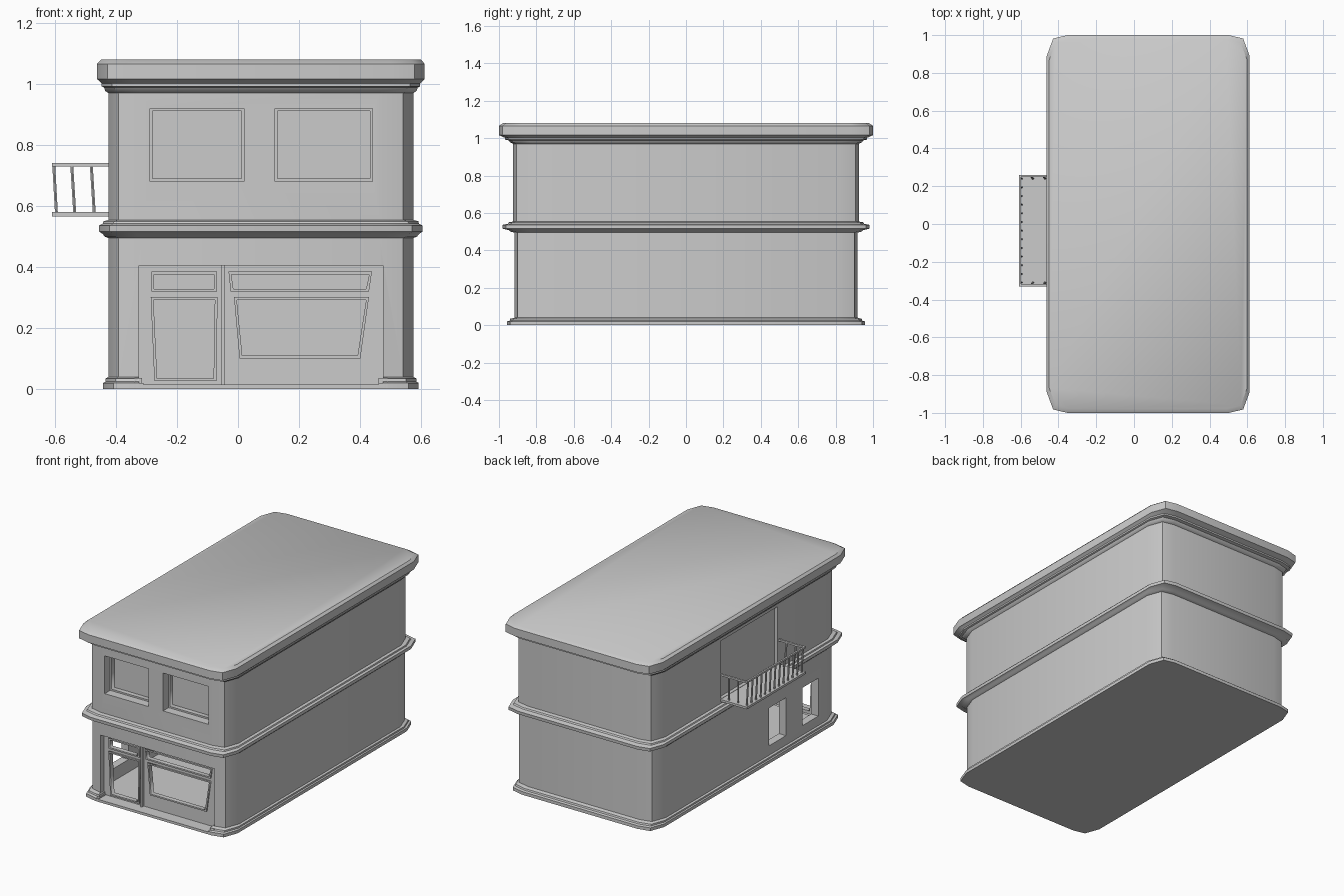
import bpy, bmesh
from mathutils import Vector
from math import pi

if "Cube" in bpy.data.objects:
    bpy.data.objects.remove(bpy.data.objects["Cube"])

CX = 0.075          # building centre in x
HX, HY = 0.5, 0.918  # wall half sizes


def finish(name, bm):
    bmesh.ops.recalc_face_normals(bm, faces=bm.faces)
    me = bpy.data.meshes.new(name)
    bm.to_mesh(me)
    bm.free()
    ob = bpy.data.objects.new(name, me)
    bpy.context.collection.objects.link(ob)
    return ob


def activate(ob):
    bpy.ops.object.select_all(action='DESELECT')
    ob.select_set(True)
    bpy.context.view_layer.objects.active = ob


def box(name, x0, x1, y0, y1, z0, z1):
    bm = bmesh.new()
    bmesh.ops.create_cube(bm, size=1)
    for v in bm.verts:
        v.co = Vector(((x0 + x1) / 2 + v.co.x * (x1 - x0),
                       (y0 + y1) / 2 + v.co.y * (y1 - y0),
                       (z0 + z1) / 2 + v.co.z * (z1 - z0)))
    return finish(name, bm)


def ring(ox, oy, z):
    """Rectangle with two-facet corners, pushed out by ox, oy."""
    hx, hy = HX + ox, HY + oy
    corner = [(hx, hy - 0.11), (hx - 0.034, hy - 0.018), (hx - 0.11, hy)]
    pts = []
    for sx, sy in ((1, 1), (-1, 1), (-1, -1), (1, -1)):
        c = corner if sx * sy > 0 else corner[::-1]
        pts += [(CX + sx * x, sy * y, z) for x, y in c]
    return pts


def loft(name, profile):
    bm = bmesh.new()
    rings = [[bm.verts.new(p) for p in ring(*r)] for r in profile]
    n = len(rings[0])
    for a, b in zip(rings, rings[1:]):
        for i in range(n):
            j = (i + 1) % n
            bm.faces.new((a[i], a[j], b[j], b[i]))
    bm.faces.new(rings[0])
    bm.faces.new(rings[-1])
    return finish(name, bm)


def cut(ob, *dims):
    c = box("cutter", *dims)
    c.hide_render = True
    m = ob.modifiers.new("cut", 'BOOLEAN')
    m.operation, m.solver, m.object = 'DIFFERENCE', 'EXACT', c
    activate(ob)
    bpy.ops.object.modifier_apply(modifier=m.name)
    bpy.data.objects.remove(c)


def plate(name, loops, y, thick):
    """Upright panel in the xz plane; loops after the first are holes."""
    cu = bpy.data.curves.new(name, 'CURVE')
    cu.dimensions, cu.fill_mode, cu.extrude = '2D', 'BOTH', thick / 2
    for pts in loops:
        s = cu.splines.new('POLY')
        s.points.add(len(pts) - 1)
        for p, (x, z) in zip(s.points, pts):
            p.co = (x, z, 0, 1)
        s.use_cyclic_u = True
    ob = bpy.data.objects.new(name, cu)
    bpy.context.collection.objects.link(ob)
    ob.rotation_euler = (pi / 2, 0, 0)
    ob.location.y = y
    activate(ob)
    bpy.ops.object.convert(target='MESH')


def rect(x0, x1, z0, z1):
    return [(x0, z0), (x1, z0), (x1, z1), (x0, z1)]


def grow(q, d):
    return [(x + d * s, z + d * t) for (x, z), (s, t)
            in zip(q, ((-1, -1), (1, -1), (1, 1), (-1, 1)))]


def rods(name, pairs, r):
    bm = bmesh.new()
    for a, b in pairs:
        a, b = Vector(a), Vector(b)
        d = b - a
        g = bmesh.ops.create_cone(bm, cap_ends=True, segments=6, radius1=r,
                                  radius2=r, depth=d.length)
        q = Vector((0, 0, 1)).rotation_difference(d)
        for v in g['verts']:
            v.co = q @ v.co + (a + b) / 2
    finish(name, bm)


# Walls with plinth, mid band, cornice and roof
body = loft("building", [
    (0.017, 0.040, 0), (0.017, 0.040, 0.02), (0.010, 0.025, 0.024),
    (0.010, 0.022, 0.034), (0, 0, 0.04),
    (0, 0, 0.495), (0.012, 0.02, 0.5), (0.018, 0.03, 0.508),
    (0.030, 0.062, 0.516), (0.030, 0.064, 0.536), (0.018, 0.035, 0.542),
    (0.016, 0.03, 0.55), (0, 0.007, 0.554),
    (0, 0.007, 0.97), (0.010, 0.022, 0.977), (0.014, 0.03, 0.988),
    (0.022, 0.05, 0.992), (0.022, 0.05, 1.002), (0.037, 0.082, 1.016),
    (0.037, 0.082, 1.066), (0.024, 0.06, 1.08)])

# Shop interior and openings
cut(body, -0.375, 0.525, -0.86, 0.86, 0.02, 0.46)
cut(body, -0.325, 0.475, -1.1, -0.84, 0.0155, 0.405)
for y0, y1 in ((-0.395, -0.225), (-0.72, -0.56)):
    cut(body, -0.6, -0.36, y0, y1, 0.10, 0.34)
# Upper recesses: front windows and balcony door
UPPER = ((-0.288, 0.02), (0.122, 0.44))
for x0, x1 in UPPER:
    cut(body, x0, x1, -1.1, -0.84, 0.68, 0.92)
cut(body, -0.6, -0.403, -0.31, 0.255, 0.582, 0.95)
activate(body)
bpy.ops.object.shade_smooth_by_angle(angle=0.6)
for i, (x0, x1) in enumerate(UPPER):
    plate(f"upper_window_frame_{i}", [rect(x0, x1, 0.68, 0.92),
          rect(x0 + 0.008, x1 - 0.008, 0.69, 0.912)], -0.855, 0.03)

# Storefront panel with door and display openings
holes = [rect(-0.275, -0.078, 0.328, 0.376),
         [(-0.265, 0.035), (-0.08, 0.035), (-0.076, 0.292), (-0.277, 0.292)],
         [(-0.015, 0.328), (0.42, 0.328), (0.43, 0.376), (-0.022, 0.376)],
         [(0.014, 0.11), (0.392, 0.11), (0.42, 0.292), (-0.004, 0.292)]]
plate("storefront", [rect(-0.33, 0.48, 0.012, 0.41)] + holes, -0.872, 0.02)
for i, h in enumerate(holes):
    plate(f"storefront_frame_{i}", [grow(h, 0.009), h], -0.876, 0.03)
box("storefront_post", -0.055, -0.044, -0.9, -0.87, 0.013, 0.406)

# Plinth returns beside the opening
for i, (a, b) in enumerate(((-0.34, -0.31), (0.46, 0.49))):
    box(f"plinth_return_{i}", a, b, -0.957, -0.87, 0.001, 0.02)
    box(f"plinth_step_{i}", a - 0 if i else a, b - 0.005 if not i else b,
        -0.94, -0.87, 0.019, 0.036)

# Balcony on the left side
Y0, Y1 = -0.33, 0.26
box("balcony_floor", -0.61, -0.41, Y0, Y1, 0.566, 0.58)
box("balcony_front_rail", -0.61, -0.599, Y0, Y1, 0.73, 0.741)
for i, (a, b) in enumerate(((Y0, Y0 + 0.012), (Y1 - 0.012, Y1))):
    box(f"balcony_side_rail_{i}", -0.6, -0.42, a, b, 0.73, 0.741)
N = 13
posts = []
for i in range(N):
    y = Y0 + 0.02 + i * (Y1 - Y0 - 0.04) / (N - 1)
    posts.append(((-0.595, y, 0.575), (-0.604, y, 0.735)))
for x in (-0.535, -0.471):
    for yb, yt in ((Y0 + 0.02, Y0 + 0.006), (Y1 - 0.02, Y1 - 0.006)):
        posts.append(((x, yb, 0.575), (x - 0.01, yt, 0.735)))
rods("balcony_balusters", posts, 0.0055)
